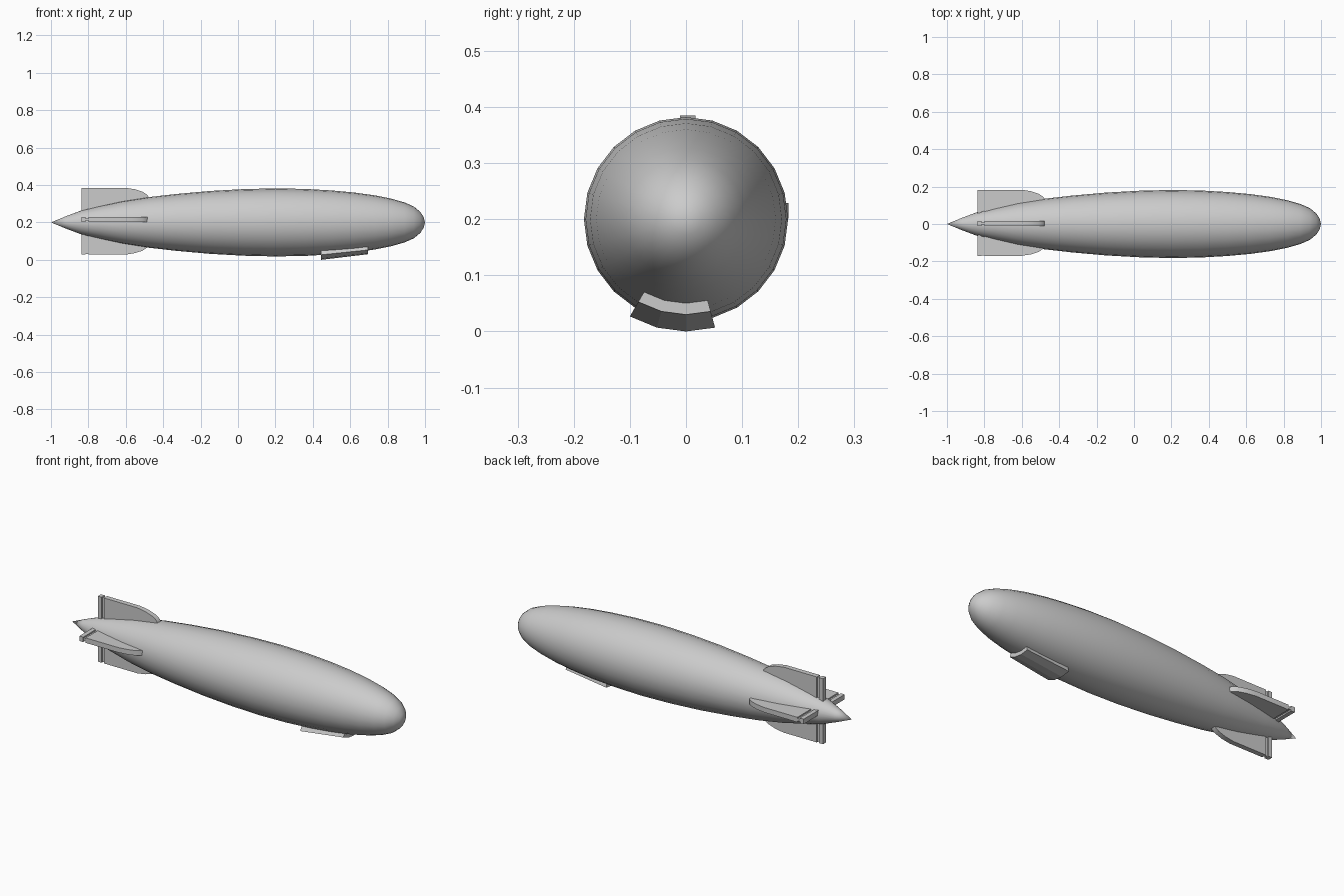
import bpy, bmesh, math

if "Cube" in bpy.data.objects:
    bpy.data.objects.remove(bpy.data.objects["Cube"])

SIDES = 24
AXIS_Z = 0.2

# hull profile: (x, radius) from tail to nose
PROFILE = [(-1, 0), (-0.92, 0.033), (-0.84, 0.063), (-0.74, 0.087), (-0.62, 0.113),
           (-0.48, 0.135), (-0.33, 0.152), (-0.15, 0.168), (0.03, 0.178), (0.2, 0.182),
           (0.36, 0.179), (0.5, 0.171), (0.62, 0.160), (0.73, 0.145), (0.82, 0.127),
           (0.89, 0.107), (0.94, 0.085), (0.975, 0.056), (0.993, 0.028), (1, 0)]


def hull_radius(x):
    for (x0, r0), (x1, r1) in zip(PROFILE, PROFILE[1:]):
        if x0 <= x <= x1:
            return r0 + (r1 - r0) * (x - x0) / (x1 - x0)


def finish(name, bm, smooth=None):
    bmesh.ops.remove_doubles(bm, verts=bm.verts, dist=1e-5)
    bmesh.ops.recalc_face_normals(bm, faces=bm.faces)
    me = bpy.data.meshes.new(name)
    bm.to_mesh(me)
    bm.free()
    ob = bpy.data.objects.new(name, me)
    bpy.context.collection.objects.link(ob)
    if smooth:
        bpy.ops.object.select_all(action='DESELECT')
        ob.select_set(True)
        bpy.context.view_layer.objects.active = ob
        bpy.ops.object.shade_smooth_by_angle(angle=math.radians(smooth))
    return ob


def slab(bm, pts, half):
    # outline in the x-z plane, thickened along y
    f = bm.faces.new([bm.verts.new((x, -half, z)) for x, z in pts])
    ext = bmesh.ops.extrude_face_region(bm, geom=[f])['geom']
    bmesh.ops.translate(bm, vec=(0, 2 * half, 0),
                        verts=[v for v in ext if isinstance(v, bmesh.types.BMVert)])


# hull: lathe around the x axis
bm = bmesh.new()
vs = [bm.verts.new((x, 0, AXIS_Z + r)) for x, r in PROFILE]
es = [bm.edges.new(p) for p in zip(vs, vs[1:])]
bmesh.ops.spin(bm, geom=vs + es, cent=(0, 0, AXIS_Z), axis=(1, 0, 0),
               angle=2 * math.pi, steps=SIDES)
finish("hull", bm, 50)


# tail fins: curved leading edge, with a hinged flap behind a narrow groove
def fin(name, angle, tip, y, z):
    bm = bmesh.new()
    slab(bm, [(-0.8, 0.05), (-0.8, tip), (-0.6, tip), (-0.55, tip - 0.008),
              (-0.51, tip - 0.021), (-0.485, tip - 0.038), (-0.477, tip - 0.052),
              (-0.477, 0.1)], 0.0135)
    slab(bm, [(-0.838, 0.045), (-0.838, tip), (-0.815, tip), (-0.815, 0.045)], 0.0135)
    slab(bm, [(-0.815, 0.046), (-0.815, tip - 0.002), (-0.8, tip - 0.002), (-0.8, 0.049)], 0.006)
    ob = finish(name, bm, 30)
    ob.rotation_euler.x = angle
    ob.location = (0, y, z)


fin("top_fin", 0, 0.185, 0.003, AXIS_Z)
fin("bottom_fin", math.pi, 0.172, 0.003, AXIS_Z)
fin("left_fin", math.pi / 2, 0.17, 0, 0.215)
fin("right_fin", -math.pi / 2, 0.183, 0, 0.215)

# gondola: three hull facets thickened outward, slightly off centre
bm = bmesh.new()
rings = []
for x, outer in ((0.445, 0.2), (0.695, 0.17)):
    inner = hull_radius(x) - 0.015
    ring = []
    for r, degs in ((outer, (-30, -15, 0, 15)), (inner, (15, 0, -15, -30))):
        for d in degs:
            a = math.radians(d)
            ring.append(bm.verts.new((x, r * math.sin(a), AXIS_Z - r * math.cos(a))))
    rings.append(ring)
a, b = rings
for i in range(8):
    j = (i + 1) % 8
    bm.faces.new((a[i], a[j], b[j], b[i]))
for ring in rings:
    for i in range(3):
        bm.faces.new((ring[i], ring[i + 1], ring[6 - i], ring[7 - i]))
finish("gondola", bm)
